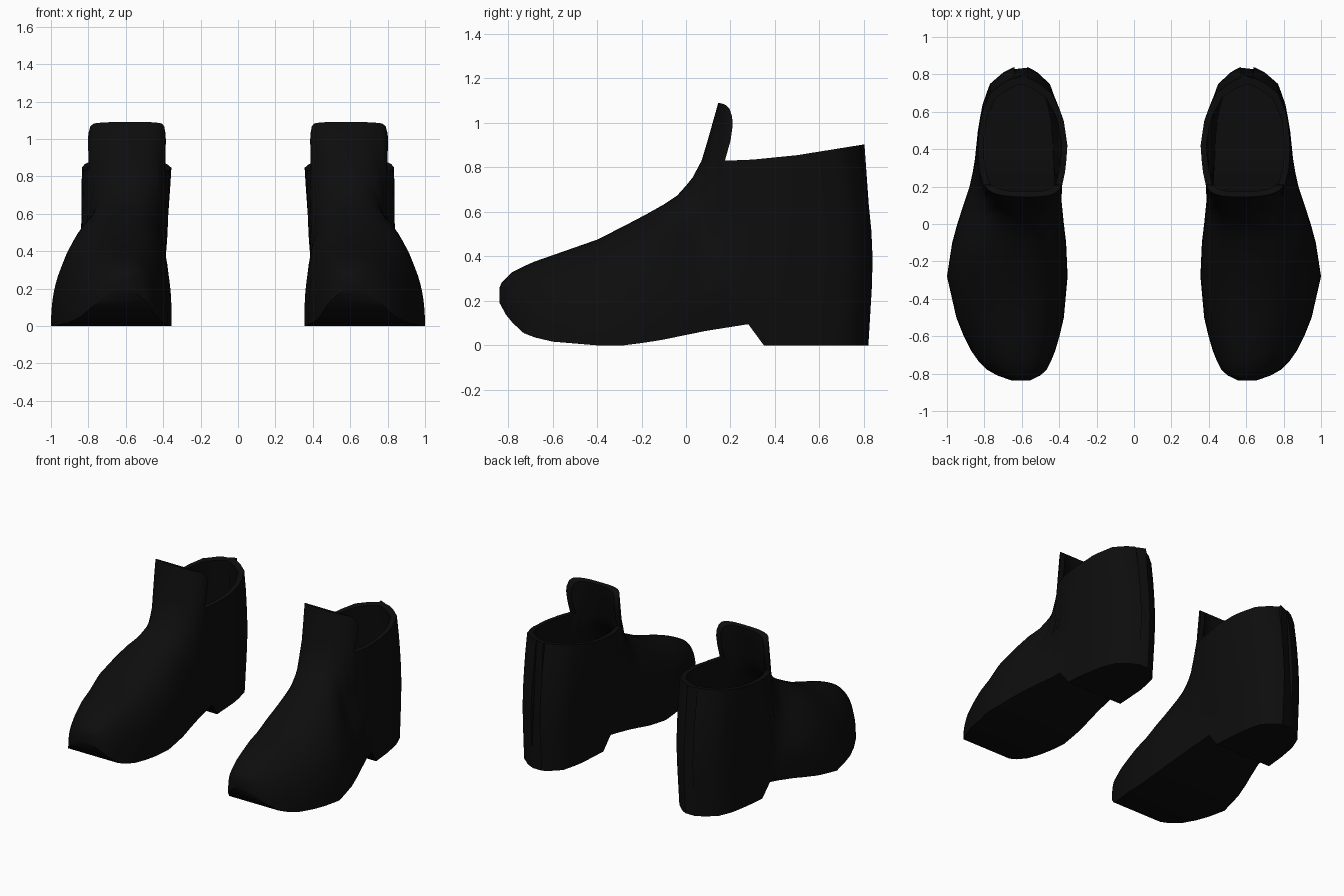
import bpy, bmesh, math

if "Cube" in bpy.data.objects:
    bpy.data.objects.remove(bpy.data.objects["Cube"])

black = bpy.data.materials.new("black_leather")
black.diffuse_color = (0.004, 0.004, 0.004, 1)
black.use_nodes = True
black.node_tree.nodes["Principled BSDF"].inputs["Base Color"].default_value = black.diffuse_color


def interp(table, t):
    if t <= table[0][0]:
        return table[0][1]
    for (a, va), (b, vb) in zip(table, table[1:]):
        if t <= b:
            return va + (vb - va) * (t - a) / (b - a)
    return table[-1][1]


def smooth(a, b, t):
    t = min(1, max(0, (t - a) / (b - a)))
    return t * t * (3 - 2 * t)


# Outlines along the length of the shoe (y, value)
SOLE_IN = [(-.838, .56), (-.8, .48), (-.75, .45), (-.65, .41), (-.5, .375), (-.28, .355), (-.1, .363),
           (0, .375), (.2, .395), (.35, .41), (.6, .425), (.75, .46), (.82, .53), (.84, .57)]
SOLE_OUT = [(-.838, .65), (-.8, .76), (-.75, .82), (-.65, .89), (-.5, .95), (-.28, 1.0), (-.1, .972),
            (0, .945), (.2, .88), (.35, .85), (.5, .835), (.65, .81), (.75, .77), (.81, .70), (.84, .64)]
ANKLE_IN = [(.2, .385), (.3, .363), (.42, .355), (.6, .38), (.75, .44), (.82, .52), (.84, .57)]
ANKLE_OUT = [(.2, .805), (.3, .83), (.42, .835), (.6, .82), (.75, .77), (.82, .69), (.84, .64)]
BOTTOM = [(-.838, .19), (-.8, .12), (-.73, .055), (-.64, .02), (-.4, 0), (-.27, 0), (-.13, .02),
          (.09, .065), (.28, .095), (.35, 0)]
TOP = [(-.838, .26), (-.83, .28), (-.78, .33), (-.7, .37), (-.5, .44), (-.4, .475), (-.3, .525), (-.12, .62),
       (-.03, .68), (.03, .755), (.07, .83), (.1, .93), (.145, 1.09), (.18, 1.3), (.22, 1.5)]
ROUND = [(-.05, 2.2), (.07, 2.4), (.145, 3), (.2, 5), (.25, 8)]
BACK_LEAN = [(0, -.02), (.3, -.002), (.45, 0), (.7, -.025), (.9, -.06), (1, -.07)]
INSOLE = [(-.1, .06), (.25, .14), (.84, .16)]
INNER_SHIFT = [(-.84, .05), (.1, .03), (.25, .02), (.84, -.035)]
STATIONS = [-.838, -.83, -.81, -.78, -.73, -.68, -.6, -.5, -.4, -.28, -.18, -.1, -.04, 0, .03, .05, .07, .085,
            .1, .115, .13, .145, .16, .18, .2, .22, .28, .35, .42, .5, .57, .64, .7, .75, .785, .81, .83, .84]
N = 18


def side_x(y, z, sole, ankle):
    """Outline that changes from the sole shape to the ankle shape with height."""
    front = smooth(.2, .55, z) * smooth(-.15, .15, y)
    back = min(1, z / .85)
    w = smooth(.15, .4, y)
    t = front * (1 - w) + back * w
    return interp(sole, y) * (1 - t) + interp(ankle, y) * t


def section(y, inset):
    zb, zt, n = interp(BOTTOM, y), interp(TOP, y), interp(ROUND, y)
    if inset:
        zb, zt = max(zb + .05, interp(INSOLE, y)), zt - .02
    outer, inner = [], []
    for k in range(N + 1):
        v = math.sin(math.pi / 2 * k / N)
        z = zb + (zt - zb) * v
        xi = side_x(y, z, SOLE_IN, ANKLE_IN) + inset
        xo = side_x(y, z, SOLE_OUT, ANKLE_OUT) - inset
        apex = xi + .45 * (xo - xi)
        yy = y + smooth(.4, .84, y) * interp(BACK_LEAN, z)
        if inset:
            yy += interp(INNER_SHIFT, y)
        f = max(0, 1 - v ** n) ** (1 / n)
        fi = max(0, 1 - v ** (n + .6)) ** (1 / (n + .6))
        outer.append((apex + (xo - apex) * f, yy, z))
        inner.append((apex + (xi - apex) * fi, yy, z))
    return outer + inner[-2::-1]


def finish(bm, name):
    bmesh.ops.recalc_face_normals(bm, faces=bm.faces)
    me = bpy.data.meshes.new(name)
    bm.to_mesh(me)
    bm.free()
    me.materials.append(black)
    ob = bpy.data.objects.new(name, me)
    bpy.context.collection.objects.link(ob)
    return ob


def loft(name, inset):
    bm = bmesh.new()
    rings = [[bm.verts.new(p) for p in section(y, inset)] for y in STATIONS]
    for a, b in zip(rings, rings[1:]):
        for i in range(len(a)):
            j = (i + 1) % len(a)
            bm.faces.new((a[i], a[j], b[j], b[i]))
    bm.faces.new(rings[0])
    bm.faces.new(rings[-1])
    return finish(bm, name)


# Shoe body and the hollow inside it
body = loft("shoe_body", 0)
cavity = loft("cavity_cutter", .03)

# Side profile that trims the collar and leaves the tongue standing
bm = bmesh.new()
profile = [(.175, .83), (.3, .835), (.5, .855), (.78, .9), (1, .935), (1, 1.7), (-.1, 1.7), (-.1, 1.09),
           (.15, 1.09), (.175, 1.083), (.195, 1.065), (.207, 1.03), (.21, .99), (.2, .92)]
face = bm.faces.new([bm.verts.new((0, y, z)) for y, z in profile])
ext = bmesh.ops.extrude_face_region(bm, geom=[face])
bmesh.ops.translate(bm, vec=(1.3, 0, 0), verts=[v for v in ext["geom"] if isinstance(v, bmesh.types.BMVert)])
trim = finish(bm, "collar_cutter")

for cutter in (cavity, trim):
    mod = body.modifiers.new(cutter.name, "BOOLEAN")
    mod.operation, mod.solver, mod.object = "DIFFERENCE", "EXACT", cutter
bpy.context.view_layer.update()
deps = bpy.context.evaluated_depsgraph_get()
mesh = bpy.data.meshes.new_from_object(body.evaluated_get(deps))
for ob in (body, cavity, trim):
    bpy.data.objects.remove(ob)

# Left and right shoes, mirrored
for name, sign in (("left_shoe", 1), ("right_shoe", -1)):
    bm = bmesh.new()
    bm.from_mesh(mesh)
    for v in bm.verts:
        v.co.x *= sign
    if sign < 0:
        bmesh.ops.reverse_faces(bm, faces=bm.faces)
    me = bpy.data.meshes.new(name)
    bm.to_mesh(me)
    bm.free()
    me.materials.clear()
    me.materials.append(black)
    shoe = bpy.data.objects.new(name, me)
    bpy.context.collection.objects.link(shoe)
    bpy.ops.object.select_all(action="DESELECT")
    shoe.select_set(True)
    bpy.context.view_layer.objects.active = shoe
    bpy.ops.object.shade_smooth_by_angle(angle=math.radians(35))
